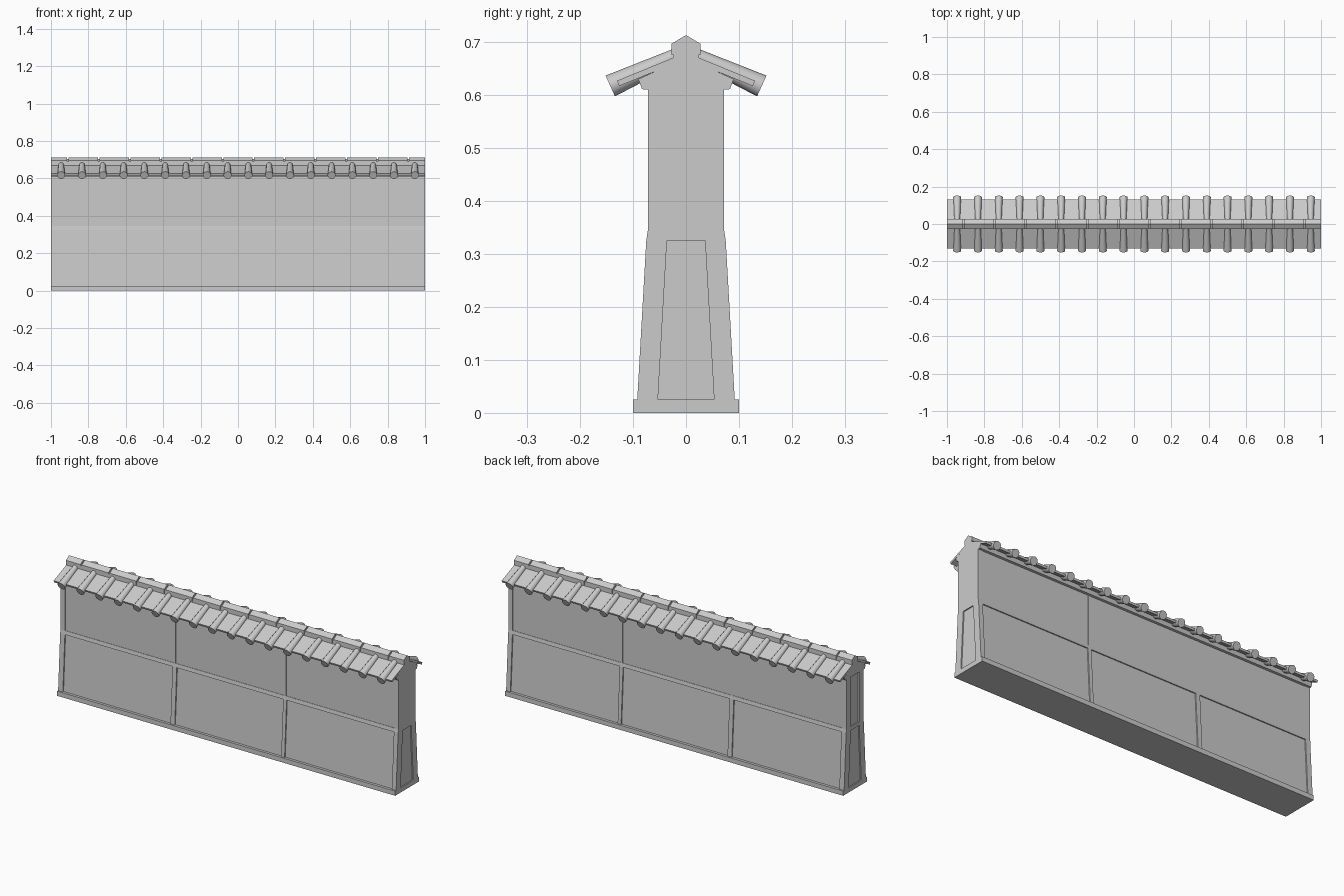
import bpy, bmesh, math
from mathutils import Vector

cube = bpy.data.objects.get("Cube")
if cube:
    bpy.data.objects.remove(cube, do_unlink=True)


def add_object(name, bm):
    bmesh.ops.recalc_face_normals(bm, faces=bm.faces)
    mesh = bpy.data.meshes.new(name)
    bm.to_mesh(mesh)
    bm.free()
    obj = bpy.data.objects.new(name, mesh)
    bpy.context.collection.objects.link(obj)
    return obj


def extrude_x(bm, profile, x0, x1):
    """Add a prism with a (y, z) profile running from x0 to x1."""
    face = bm.faces.new([bm.verts.new((x0, y, z)) for y, z in profile])
    out = bmesh.ops.extrude_face_region(bm, geom=[face])
    verts = [v for v in out["geom"] if isinstance(v, bmesh.types.BMVert)]
    bmesh.ops.translate(bm, verts=verts, vec=(x1 - x0, 0, 0))


def prisms(name, profiles, spans):
    bm = bmesh.new()
    for x0, x1 in spans:
        for profile in profiles:
            extrude_x(bm, profile, x0, x1)
    return add_object(name, bm)


def symmetric(half):
    """Complete a half profile, listed bottom to top at +y."""
    return half + [(-y, z) for y, z in reversed(half) if y > 0]


def both_sides(profile):
    return [profile, [(-y, z) for y, z in profile]]


# Heights and half depths shared by the wall parts
BASE, RAIL, SHOULDER, EAVE = 0.025, 0.325, 0.345, 0.625
FOOT, WAIST, UPPER = 0.092, 0.075, 0.072
INSET = 0.006
FULL = [(-1, 1)]

# Plinth and recessed infill of the wall
prisms("plinth", [symmetric([(0.1, 0), (0.1, BASE)])], FULL)
prisms("lower_panels", [symmetric([(FOOT - INSET, BASE), (WAIST - INSET, RAIL)])],
       [(-0.994, 0.994)])
prisms("upper_wall", [symmetric([(UPPER - 0.002, RAIL), (UPPER - 0.002, EAVE), (0.024, 0.66)])],
       [(-0.994, 1)])

# Flared lower frame: end corner posts, middle posts and top rail
corner = [(0.053, BASE), (FOOT, BASE), (WAIST, RAIL), (0.036, RAIL)]
prisms("lower_corner_posts", both_sides(corner), [(-1, -0.972), (0.975, 1)])
prisms("lower_middle_posts", [symmetric([(FOOT, BASE), (WAIST, RAIL)])],
       [(-0.335, -0.31), (0.32, 0.34)])
prisms("middle_rail", [symmetric([(WAIST, RAIL), (UPPER, SHOULDER)])], FULL)

# Upper frame posts
upper_post = [(0.036, SHOULDER), (UPPER, SHOULDER), (UPPER, EAVE), (0.036, EAVE)]
prisms("upper_corner_posts", both_sides(upper_post), [(-1, -0.972), (0.975, 1)])
prisms("upper_middle_posts", both_sides(upper_post), [(-0.328, -0.318), (0.325, 0.335)])

# Gable core and eave beams
prisms("gable_core", [symmetric([(UPPER, 0.61), (0.083, 0.611), (0.09, 0.63), (0.024, 0.66),
                                 (0.024, 0.69), (0, 0.703)])], FULL)

# Sloping roof slabs
slab = [(0.02, 0.672), (0.13, 0.627), (0.126, 0.617), (0.02, 0.66)]
prisms("roof_slabs", both_sides(slab), FULL)

# Ridge course with narrow joints between the caps
pitch, joint = 0.1655, 0.004
breaks = [(i - 5.5) * pitch for i in range(12)]
starts = [-1] + [b + joint for b in breaks]
ends = [b - joint for b in breaks] + [1]
ridge = symmetric([(0.027, 0.675), (0.027, 0.697), (0, 0.713)])
prisms("ridge_tiles", [ridge], list(zip(starts, ends)))

# Tapered round tiles running down both slopes
bm = bmesh.new()
for side in (1, -1):
    top = Vector((0, side * 0.02, 0.673))
    bottom = Vector((0, side * 0.143, 0.617))
    axis = bottom - top
    turn = axis.to_track_quat('Z', 'X').to_matrix().to_4x4()
    for i in range(18):
        x = (i - 8.5) * 0.1112
        made = bmesh.ops.create_cone(bm, cap_ends=True, segments=12, radius1=0.0145,
                                     radius2=0.0215, depth=axis.length)
        bmesh.ops.transform(bm, matrix=turn, verts=made["verts"])
        bmesh.ops.translate(bm, vec=(top + bottom) / 2 + Vector((x, 0, 0)), verts=made["verts"])
tiles = add_object("round_roof_tiles", bm)
bpy.ops.object.select_all(action='DESELECT')
tiles.select_set(True)
bpy.context.view_layer.objects.active = tiles
bpy.ops.object.shade_smooth_by_angle(angle=math.radians(40))
